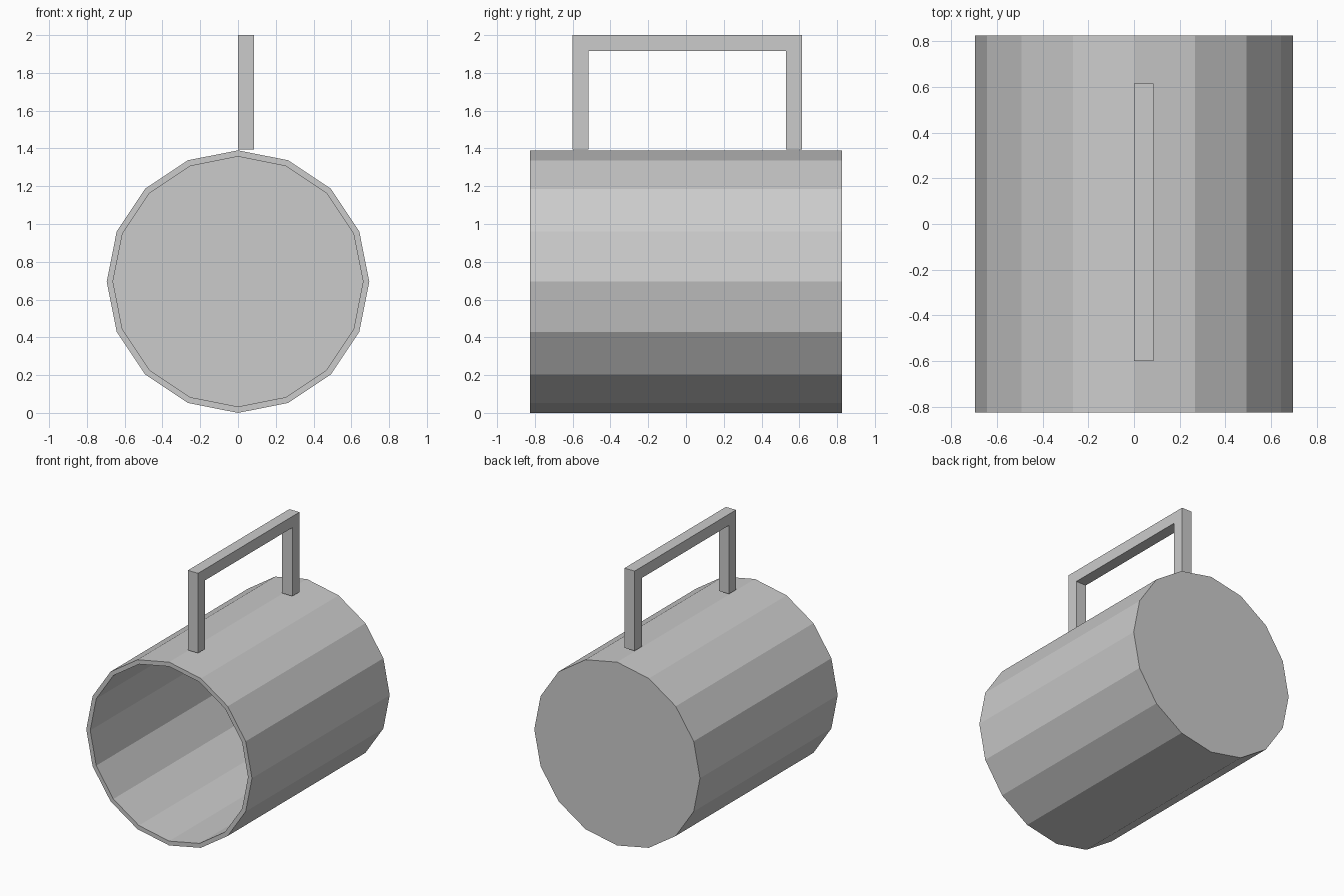
import bpy, bmesh, math

if "Cube" in bpy.data.objects:
    bpy.data.objects.remove(bpy.data.objects["Cube"])

SIDES = 16
CENTRE_Z = 0.695


def finish(bm, name):
    bmesh.ops.recalc_face_normals(bm, faces=bm.faces[:])
    mesh = bpy.data.meshes.new(name)
    bm.to_mesh(mesh)
    bm.free()
    obj = bpy.data.objects.new(name, mesh)
    bpy.context.collection.objects.link(obj)
    return obj


# Cup body lying on its side: open at the front, closed at the back
bm = bmesh.new()
profile = [(0.695, 0.825), (0.695, -0.825), (0.662, -0.825), (0.662, 0.79)]
rings = []
for r, y in profile:
    ring = []
    for i in range(SIDES):
        a = 2 * math.pi * i / SIDES
        ring.append(bm.verts.new((r * math.cos(a), y, CENTRE_Z + r * math.sin(a))))
    rings.append(ring)
for a, b in zip(rings, rings[1:]):
    for i in range(SIDES):
        j = (i + 1) % SIDES
        bm.faces.new((a[i], a[j], b[j], b[i]))
bm.faces.new(rings[0])
bm.faces.new(rings[-1])
finish(bm, "cup_body")

# Square-section handle: U-shaped outline extruded sideways
bm = bmesh.new()
outline = [(-0.60, 1.395), (-0.60, 2.0), (0.615, 2.0), (0.615, 1.395),
           (0.53, 1.395), (0.53, 1.915), (-0.515, 1.915), (-0.515, 1.395)]
face = bm.faces.new([bm.verts.new((0, y, z)) for y, z in outline])
ext = bmesh.ops.extrude_face_region(bm, geom=[face], use_keep_orig=True)
moved = [g for g in ext["geom"] if isinstance(g, bmesh.types.BMVert)]
bmesh.ops.translate(bm, verts=moved, vec=(0.085, 0, 0))
finish(bm, "handle")
